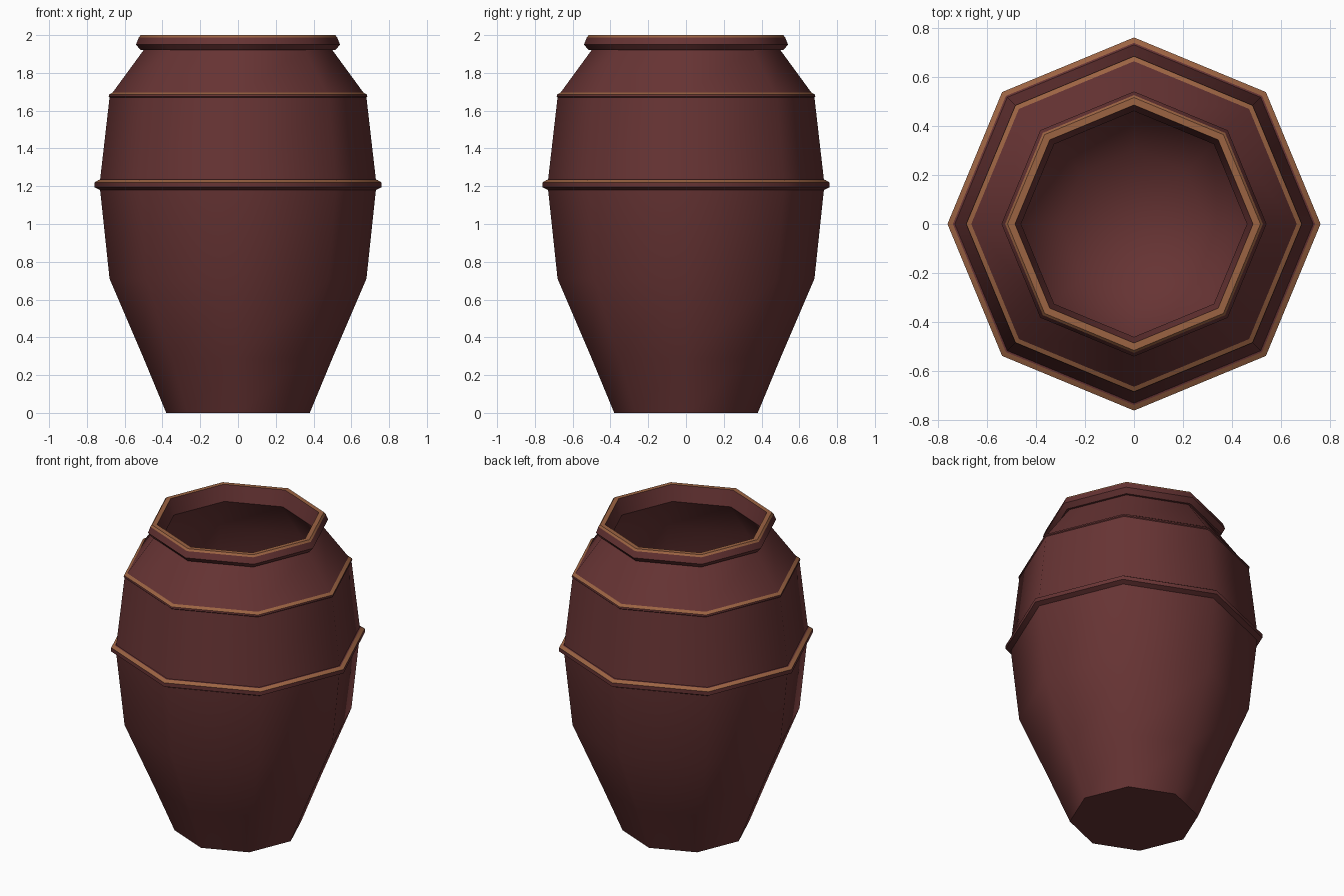
import bpy, bmesh, math

if "Cube" in bpy.data.objects:
    bpy.data.objects.remove(bpy.data.objects["Cube"])

def material(name, rgb):
    m = bpy.data.materials.new(name)
    m.diffuse_color = (*rgb, 1)
    m.use_nodes = True
    m.node_tree.nodes["Principled BSDF"].inputs["Base Color"].default_value = m.diffuse_color
    return m

clay = material("dark red clay", (0.135, 0.034, 0.034))
trim = material("copper trim", (0.33, 0.125, 0.055))

# Profile (radius, height): foot, belly, belt, shoulder step, rim, then the hollow inside
profile = [
    (0.38, 0.0), (0.50, 0.29), (0.68, 0.71), (0.73, 1.18),
    (0.76, 1.195), (0.76, 1.22), (0.738, 1.233), (0.73, 1.235),
    (0.68, 1.67), (0.685, 1.675), (0.683, 1.685), (0.663, 1.697),
    (0.50, 1.92), (0.515, 1.92), (0.54, 1.95), (0.525, 1.988), (0.515, 2.0), (0.485, 2.0),
    (0.46, 1.90), (0.63, 1.66), (0.69, 1.2), (0.64, 0.73), (0.46, 0.31), (0.30, 0.13),
]
TRIM = {5, 10, 15, 16}   # profile segments with the trim colour
SIDES = 8

bm = bmesh.new()
rings = [[bm.verts.new((r * math.cos(2 * math.pi * k / SIDES),
                        r * math.sin(2 * math.pi * k / SIDES), z))
          for k in range(SIDES)] for r, z in profile]
for i in range(len(rings) - 1):
    for k in range(SIDES):
        n = (k + 1) % SIDES
        f = bm.faces.new((rings[i][k], rings[i][n], rings[i + 1][n], rings[i + 1][k]))
        f.material_index = int(i in TRIM)
# Flat base and rounded inner floor
bm.faces.new(rings[0][::-1])
centre = bm.verts.new((0, 0, 0.06))
for k in range(SIDES):
    bm.faces.new((rings[-1][k], rings[-1][(k + 1) % SIDES], centre))

# Smooth the sides, keeping the base, trims and lip crisp
crisp = {0, 3, 4, 5, 6, 7, 8, 9, 10, 11, 12, 13, 14, 15, 16, 17, 18}
for f in bm.faces:
    f.smooth = True
for i in crisp:
    for k in range(SIDES):
        e = bm.edges.get((rings[i][k], rings[i][(k + 1) % SIDES]))
        e.smooth = False

mesh = bpy.data.meshes.new("clay_pot")
bm.to_mesh(mesh)
bm.free()
mesh.materials.append(clay)
mesh.materials.append(trim)
pot = bpy.data.objects.new("clay_pot", mesh)
bpy.context.collection.objects.link(pot)
